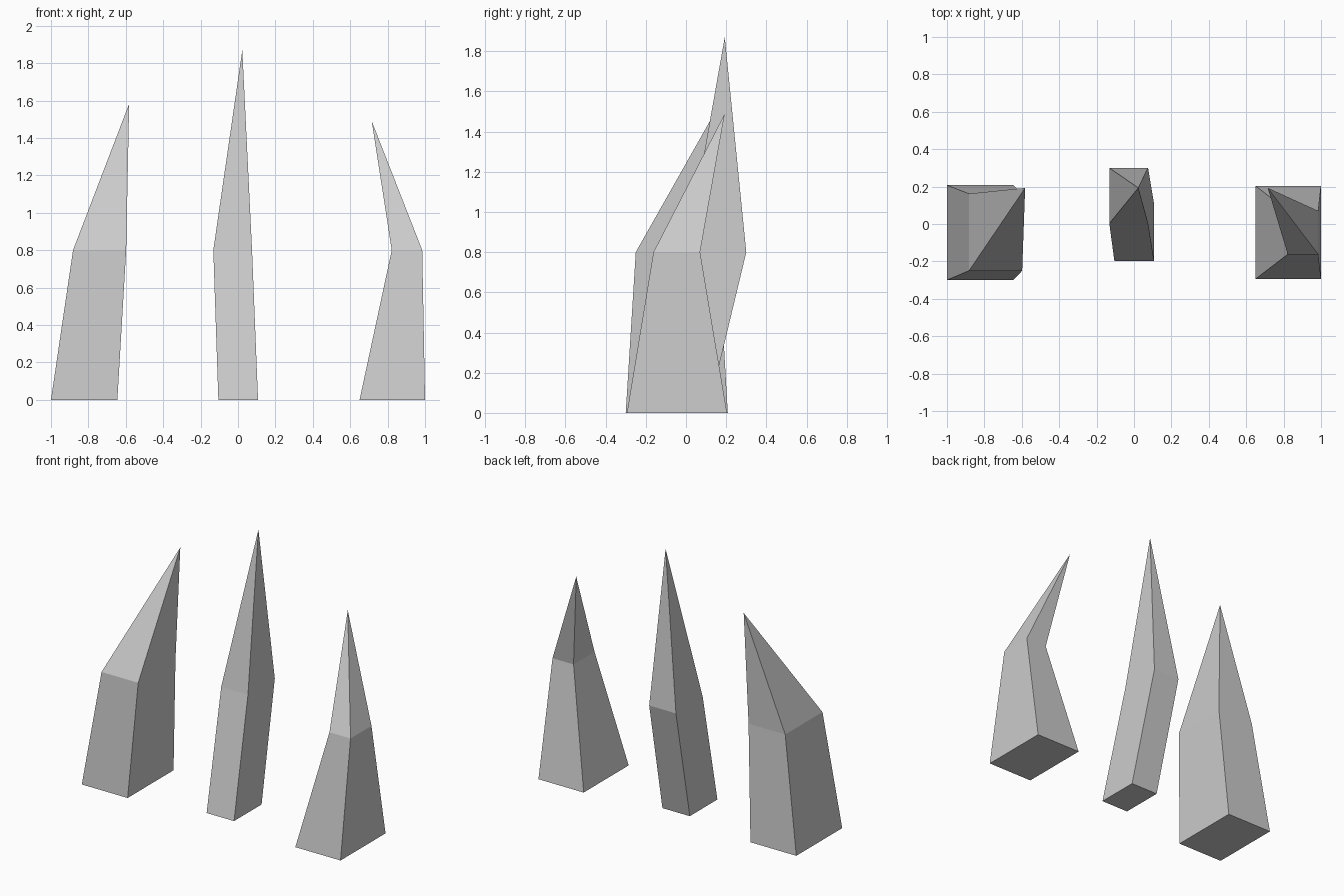
import bpy, bmesh

if "Cube" in bpy.data.objects:
    bpy.data.objects.remove(bpy.data.objects["Cube"])


def spike(name, base, waist, tip, waist_z=0.8):
    """Tapered four-sided spike: rectangles are (x0, x1, y0, y1)."""
    bm = bmesh.new()

    def ring(rect, z):
        x0, x1, y0, y1 = rect
        return [bm.verts.new((x, y, z)) for x, y in ((x0, y0), (x1, y0), (x1, y1), (x0, y1))]

    low, mid, top = ring(base, 0), ring(waist, waist_z), bm.verts.new(tip)
    bm.faces.new(low[::-1])
    for i in range(4):
        j = (i + 1) % 4
        bm.faces.new((low[i], low[j], mid[j], mid[i]))
        bm.faces.new((mid[i], mid[j], top))
    bmesh.ops.recalc_face_normals(bm, faces=bm.faces[:])
    mesh = bpy.data.meshes.new(name)
    bm.to_mesh(mesh)
    bm.free()
    bpy.context.collection.objects.link(bpy.data.objects.new(name, mesh))


# Three bent spikes, left to right
spike("left_spike", (-1.0, -0.645, -0.3, 0.208), (-0.882, -0.598, -0.25, 0.162), (-0.582, 0.193, 1.583))
spike("middle_spike", (-0.105, 0.107, -0.197, 0.108), (-0.132, 0.075, 0.003, 0.3), (0.023, 0.193, 1.87))
spike("right_spike", (0.65, 1.0, -0.294, 0.204), (0.822, 0.985, -0.162, 0.07), (0.715, 0.193, 1.49))
